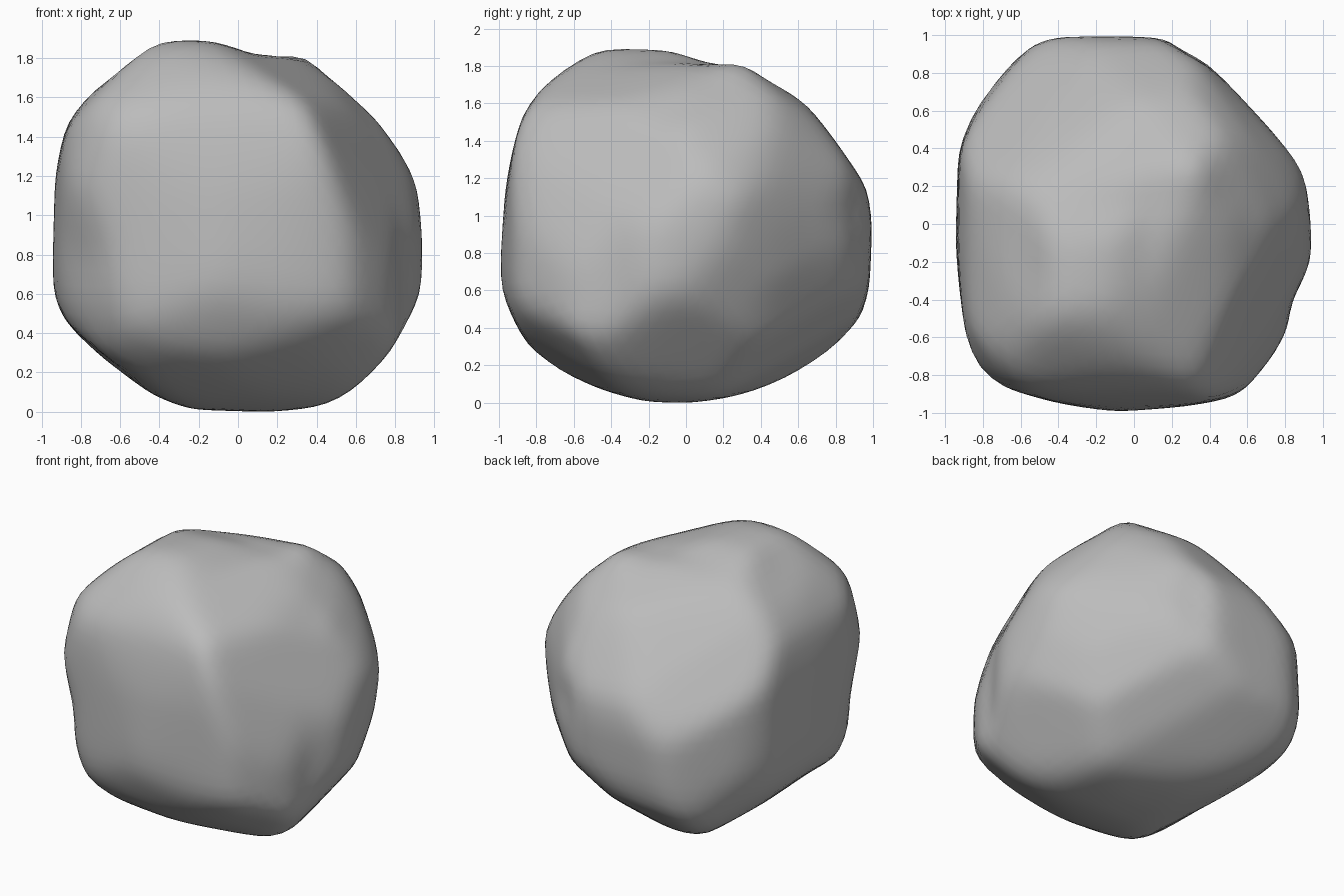
import bpy, bmesh, math
from mathutils import Vector

cube = bpy.data.objects.get("Cube")
if cube:
    bpy.data.objects.remove(cube, do_unlink=True)

SHARPNESS = 44          # higher values give crisper ridges between faces
FULLNESS = 1.6          # offsets the rounding where several outlines meet
TURN = math.radians(35)
TILT = math.radians(25)


def by_angle(points):
    return sorted((Vector(p) for p in points), key=lambda p: math.atan2(p.y, p.x))


def outline_gauge(points, d):
    """Distance along d measured in units of the outline's own radius."""
    for p, q in zip(points, points[1:] + points[:1]):
        if p.cross(d) >= 0 and d.cross(q) >= 0:
            return d.cross(q - p) / p.cross(q)
    return 0.0


def slanted(side_x, side_y, tilt, outline):
    """Outline in a plane facing a slanted direction."""
    facing = Vector((side_x * math.sin(TURN), side_y * math.cos(TURN), 0))
    right = Z.cross(facing)
    up = Z * math.cos(tilt) - facing * math.sin(tilt)
    return right, up, outline


X, Y, Z = Vector((1, 0, 0)), Vector((0, 1, 0)), Vector((0, 0, 1))

# Cross outlines of the boulder, measured about its middle
across = by_angle([
    (.95, -.04), (.95, -.3), (.92, -.4), (.87, -.52), (.72, -.74), (.65, -.82), (.58, -.86),
    (.43, -.91), (.16, -.95), (-.23, -.93), (-.45, -.85), (-.7, -.67), (-.87, -.5),
    (-.94, -.34), (-.95, -.2), (-.93, .25), (-.87, .51), (-.75, .69), (-.52, .84),
    (-.44, .95), (-.24, .96), (-.14, .96), (.07, .87), (.25, .87), (.34, .89), (.42, .82),
    (.68, .59), (.83, .42), (.92, .22)])
lengthwise = by_angle([
    (1, .02), (.98, -.31), (.93, -.48), (.8, -.63), (.65, -.77), (.53, -.83), (.23, -.91),
    (0, -.95), (-.2, -.94), (-.5, -.86), (-.67, -.79), (-.84, -.64), (-.93, -.46),
    (-.99, -.33), (-1, -.19), (-.96, .2), (-.92, .4), (-.87, .58), (-.78, .72), (-.65, .84),
    (-.47, .96), (-.09, .94), (.11, .87), (.22, .87), (.29, .89), (.62, .69), (.8, .44),
    (.96, .21)])
plan = by_angle([
    (.94, -.05), (.94, -.19), (.82, -.42), (.81, -.55), (.74, -.69), (.58, -.88), (.48, -.92),
    (.27, -.96), (-.09, -1), (-.4, -.94), (-.66, -.87), (-.84, -.78), (-.89, -.6),
    (-.95, -.1), (-.93, .37), (-.84, .64), (-.68, .82), (-.53, .95), (-.41, 1), (0, 1),
    (.19, .98), (.24, .91), (.38, .87), (.58, .65), (.82, .41), (.91, .3)])
slant_front = by_angle([
    (.91, .03), (.87, .21), (.76, .51), (.65, .69), (.43, .82), (.08, .87), (-.4, .93),
    (-.55, .83), (-.74, .73), (-1.02, .5), (-1.13, .12), (-1.04, -.21), (-1.04, -.43),
    (-.96, -.64), (-.77, -.79), (-.45, -.93), (.18, -1.06), (.33, -.99), (.74, -.56),
    (.85, -.26)])
slant_back = by_angle([
    (1.13, .26), (1.04, .59), (.96, .69), (.75, .83), (.56, .95), (.38, .99), (.06, .91),
    (-.44, .79), (-.62, .65), (-.78, .46), (-.91, .25), (-.89, 0), (-.84, -.23),
    (-.72, -.54), (-.47, -.77), (-.09, -.98), (.11, -1.03), (.5, -.82), (.79, -.61),
    (.95, -.54), (1.03, -.32), (1.05, -.07)])
slant_under = by_angle([
    (1.04, -.24), (1, .2), (.73, .51), (.35, .84), (-.06, .99), (-.42, .79), (-.65, .57),
    (-.87, .16), (-1.02, -.26), (-1.01, -.51), (-.74, -.74), (-.38, -.95), (.04, -1.04),
    (.15, -1.04), (.57, -.83), (.81, -.67), (.97, -.45)])

OUTLINES = [
    (X, Z, across), (Y, Z, lengthwise), (X, Y, plan),
    slanted(1, -1, TILT, slant_front),
    slanted(-1, 1, TILT, slant_back),
    slanted(1, 1, -TILT, slant_under),
]

# Small knobs (positive) and chips (negative): direction, height, spread
MARKS = [
    (Vector((.5, -.75, -.45)), .015, .12),
    (Vector((-.52, -.5, .84)), .02, .12),
    (Vector((.34, .29, .89)), .025, .1),
    (Vector((.36, .86, .08)), -.025, .13),
    (Vector((.68, 0, .53)), .015, .12),
]


def boulder_point(d):
    total = 0.0
    for right, up, outline in OUTLINES:
        flat = Vector((d.dot(right), d.dot(up)))
        if flat.length > 1e-5:
            total += max(outline_gauge(outline, flat), 0.0) ** SHARPNESS
    radius = (total / FULLNESS) ** (-1 / SHARPNESS)
    for way, height, spread in MARKS:
        radius += height * math.exp(-(d.angle(way) / spread) ** 2)
    return d * radius


# Boulder: a sphere reshaped to its outlines, its ridges lightly worn
bm = bmesh.new()
bmesh.ops.create_icosphere(bm, subdivisions=5, radius=1)
for v in bm.verts:
    v.co = boulder_point(v.co.normalized())
for _ in range(2):
    bmesh.ops.smooth_vert(bm, verts=bm.verts, factor=0.5,
                          use_axis_x=True, use_axis_y=True, use_axis_z=True)

# Rest it on the ground
ground = min(v.co.z for v in bm.verts)
bmesh.ops.translate(bm, verts=bm.verts, vec=Z * -ground)

mesh = bpy.data.meshes.new("boulder")
bm.to_mesh(mesh)
bm.free()
boulder = bpy.data.objects.new("boulder", mesh)
bpy.context.collection.objects.link(boulder)

# Plain stone colour
stone = bpy.data.materials.new("stone_grey")
stone.use_nodes = True
colour = (0.5, 0.5, 0.5, 1)
stone.diffuse_color = colour
stone.node_tree.nodes["Principled BSDF"].inputs["Base Color"].default_value = colour
mesh.materials.append(stone)

bpy.context.view_layer.objects.active = boulder
boulder.select_set(True)
bpy.ops.object.shade_smooth_by_angle(angle=math.radians(40))
